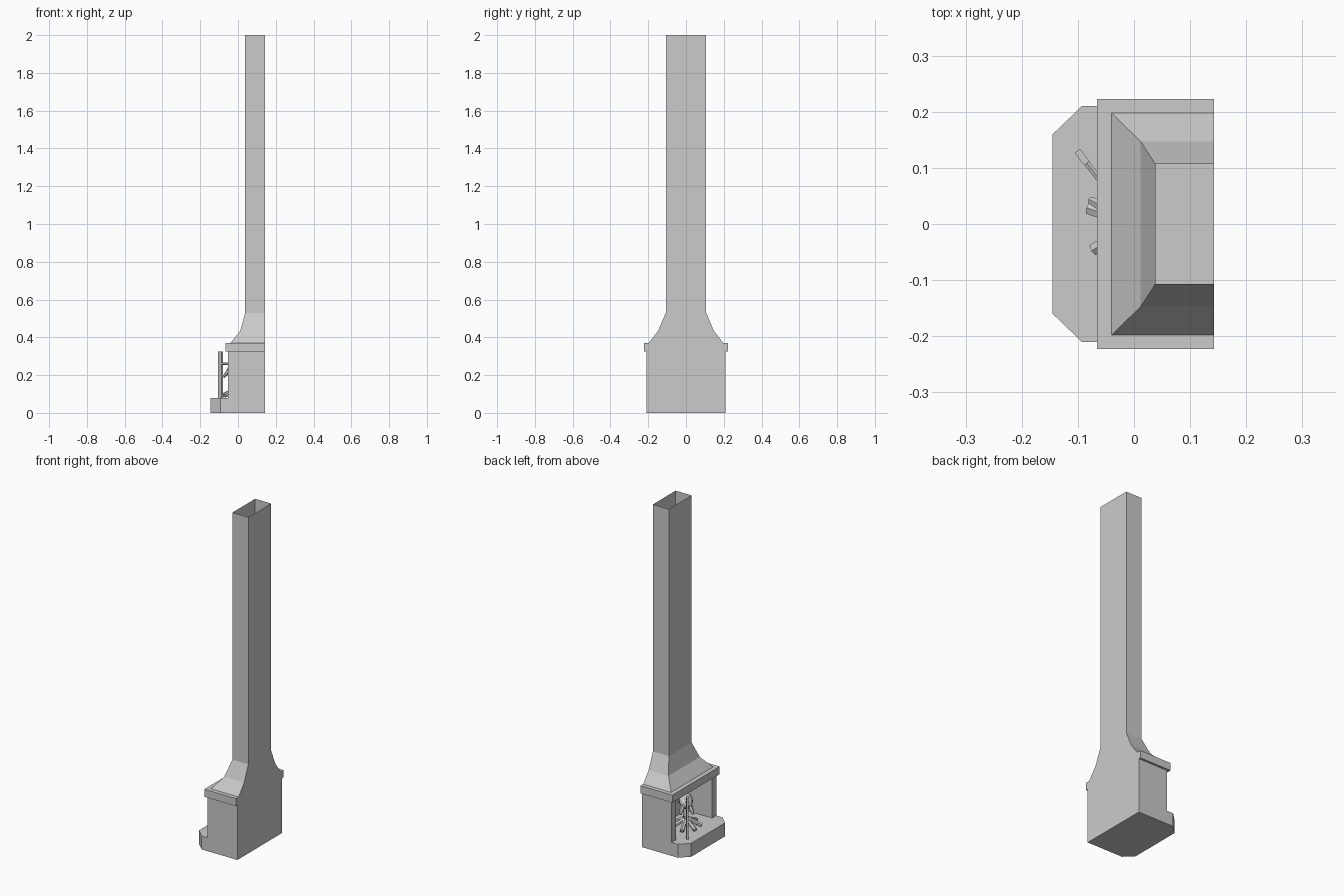
import bpy, bmesh, math
from mathutils import Vector, Matrix

cube = bpy.data.objects.get("Cube")
if cube:
    bpy.data.objects.remove(cube)

grey = bpy.data.materials.new("plain grey")
grey.use_nodes = True
colour = (0.6, 0.6, 0.6, 1)
grey.diffuse_color = colour
grey.node_tree.nodes["Principled BSDF"].inputs["Base Color"].default_value = colour


def finish(name, bm):
    bmesh.ops.recalc_face_normals(bm, faces=bm.faces)
    mesh = bpy.data.meshes.new(name)
    bm.to_mesh(mesh)
    bm.free()
    mesh.materials.append(grey)
    obj = bpy.data.objects.new(name, mesh)
    bpy.context.collection.objects.link(obj)
    return obj


def prism(name, outline, z0, z1):
    bm = bmesh.new()
    face = bm.faces.new([bm.verts.new((x, y, z0)) for x, y in outline])
    top = bmesh.ops.extrude_face_region(bm, geom=[face])["geom"]
    moved = [v for v in top if isinstance(v, bmesh.types.BMVert)]
    bmesh.ops.translate(bm, verts=moved, vec=(0, 0, z1 - z0))
    return finish(name, bm)


def rod(name, a, b, r1, r2, sides=6):
    a, b = Vector(a), Vector(b)
    turn = (b - a).to_track_quat('Z', 'Y').to_matrix().to_4x4()
    bm = bmesh.new()
    bmesh.ops.create_cone(bm, cap_ends=True, segments=sides, radius1=r1, radius2=r2,
                          depth=(b - a).length,
                          matrix=Matrix.Translation((a + b) / 2) @ turn)
    return finish(name, bm)


BACK = 0.143

# Hearth slab with clipped front corners
half = [(BACK, 0.21), (-0.093, 0.21), (-0.145, 0.16)]
prism("hearth", half + [(x, -y) for x, y in reversed(half)], 0, 0.08)

# Firebox walls, open to the front
half = [(BACK, 0.21), (-0.053, 0.21), (-0.053, 0.17), (0.12, 0.17)]
prism("firebox_walls", half + [(x, -y) for x, y in reversed(half)], 0.08, 0.325)

# Mantel
prism("mantel", [(BACK, 0.223), (-0.066, 0.223), (-0.066, -0.223), (BACK, -0.223)],
      0.325, 0.37)

# Flared hood and open flue, one sheet flush with the back
bm = bmesh.new()
rings = []
for front, side, z in [(-0.04, 0.198, 0.37), (0.012, 0.147, 0.435),
                       (0.038, 0.107, 0.53), (0.038, 0.107, 2)]:
    rings.append([bm.verts.new((x, y, z)) for x, y in
                  [(front, -side), (BACK, -side), (BACK, side), (front, side)]])
for low, high in zip(rings, rings[1:]):
    for i in range(4):
        j = (i + 1) % 4
        bm.faces.new((low[i], low[j], high[j], high[i]))
chimney = finish("hood_and_flue", bm)

# Spit posts, set diagonally across the fire
along = Vector((-0.093, 0.12, 0)).normalized()
across = Vector((-along.y, along.x, 0))
for name, dist in [("front_post", 0.151), ("rear_post", -0.151)]:
    corners = [along * (dist + u * 0.014) + across * (v * 0.006)
               for u, v in [(-1, -1), (1, -1), (1, 1), (-1, 1)]]
    prism(name, [(c.x, c.y) for c in corners], 0.08, 0.325)

# Spit and roast
up = Vector((0, 0, 0.26))
rod("spit", along * -0.16 + up, along * 0.16 + up, 0.006, 0.006)
bm = bmesh.new()
bmesh.ops.create_icosphere(bm, subdivisions=2, radius=1)
bmesh.ops.scale(bm, verts=bm.verts, vec=(0.038, 0.038, 0.08))
bmesh.ops.transform(bm, verts=bm.verts, matrix=Matrix.Translation((0, 0, 0.235))
                    @ along.to_track_quat('Z', 'Y').to_matrix().to_4x4())
finish("roast", bm)
for end in (-1, 1):
    for side in (-1, 1):
        base = along * (end * 0.05) + across * (side * 0.02) + Vector((0, 0, 0.225))
        rod("roast_leg", base, base + along * (end * 0.03) + across * (side * 0.015)
            - Vector((0, 0, 0.035)), 0.014, 0.007)

# Firewood laid in a star
for i in range(7):
    a = math.radians(161 + i * 360 / 7)
    d = Vector((math.cos(a), math.sin(a), 0))
    rod("log", d * 0.085 + Vector((0, 0, 0.092)), d * 0.01 + Vector((0, 0, 0.125)),
        0.012, 0.012)
